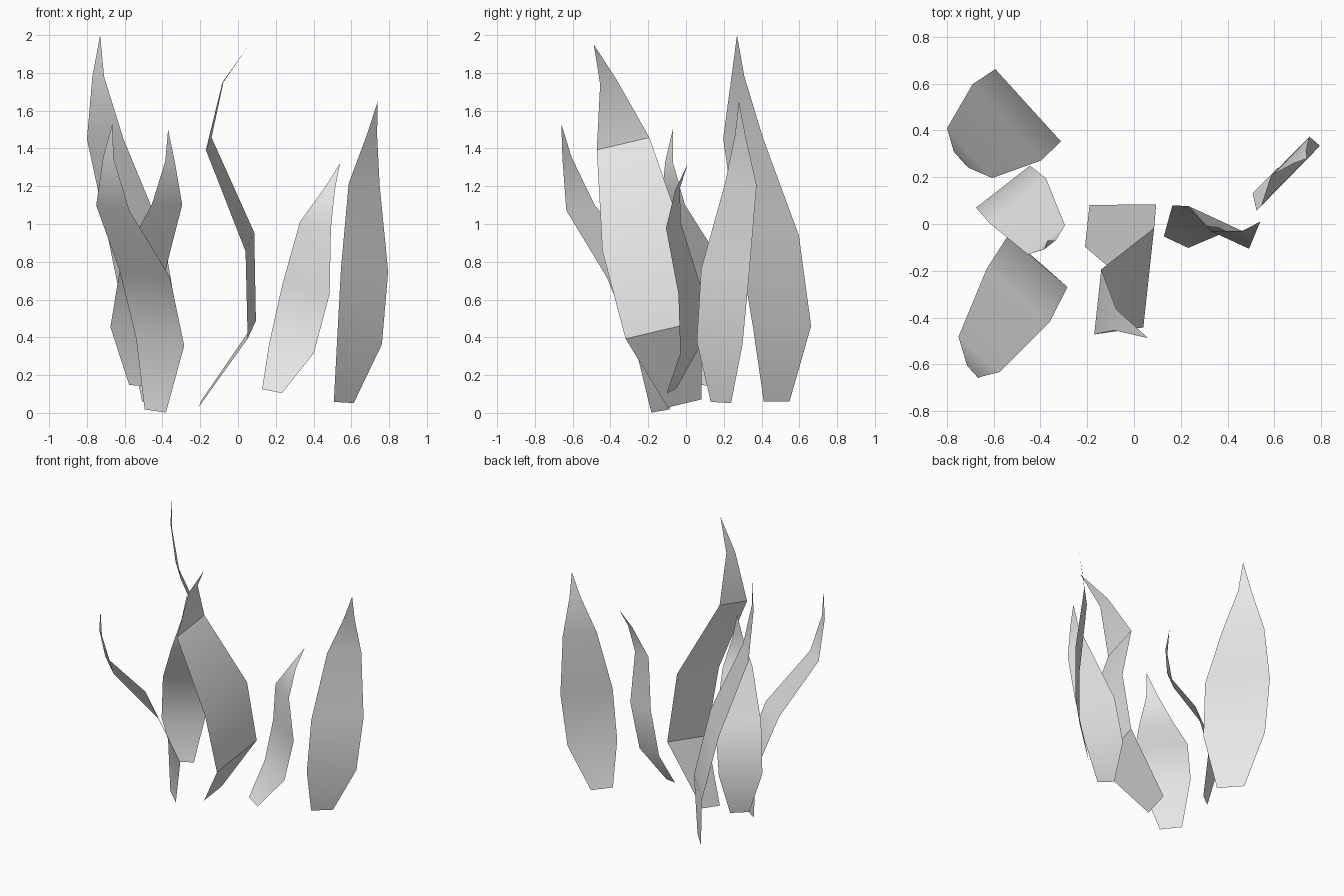
import bpy
import bmesh
import math
from mathutils import Vector

default_cube = bpy.data.objects.get("Cube")
if default_cube:
    bpy.data.objects.remove(default_cube, do_unlink=True)

# One plain grey for every blade
GREY = (0.8, 0.8, 0.8, 1.0)
blade_grey = bpy.data.materials.new("plain_grey")
blade_grey.use_nodes = True
blade_grey.diffuse_color = GREY
blade_grey.node_tree.nodes["Principled BSDF"].inputs["Base Color"].default_value = GREY

# Width of each row from the base up, relative to the widest row
WIDTH_PROFILE = (0.42, 0.95, 1.0, 0.655, 0.21)


def add_blade(name, across, spine):
    """Build a thin pointed leaf: rows straddle the spine, the last point is the tip."""
    across = Vector(across)
    mesh = bpy.data.meshes.new(name)
    bm = bmesh.new()

    rows = []
    for centre, width in zip(spine, WIDTH_PROFILE):
        half = across * width / 2
        rows.append([bm.verts.new(Vector(centre) + half * side) for side in (-1, 1)])
    tip = bm.verts.new(spine[-1])

    for lower, upper in zip(rows, rows[1:]):
        bm.faces.new((lower[0], lower[1], upper[1], upper[0]))
    bm.faces.new((rows[-1][0], rows[-1][1], tip))

    bm.to_mesh(mesh)
    bm.free()
    mesh.materials.append(blade_grey)
    blade = bpy.data.objects.new(name, mesh)
    bpy.context.collection.objects.link(blade)

    # Smooth along the gentle bends, crisp at the sharp folds
    bpy.ops.object.select_all(action="DESELECT")
    bpy.context.view_layer.objects.active = blade
    blade.select_set(True)
    bpy.ops.object.shade_smooth_by_angle(angle=math.radians(30))
    return blade


# Blades on the model's right: back, middle and front
add_blade("back_right_blade", across=(0.295, -0.325, 0), spine=[
    (-0.445, 0.48, 0.06), (-0.453, 0.508, 0.46), (-0.543, 0.435, 0.94),
    (-0.703, 0.303, 1.45), (-0.74, 0.275, 1.78), (-0.73, 0.27, 2)])

add_blade("middle_right_blade", across=(0.243, 0.19, -0.01), spine=[
    (-0.525, 0.12, 0.145), (-0.56, 0.16, 0.45), (-0.498, 0.1, 0.79),
    (-0.375, -0.068, 1.105), (-0.36, -0.09, 1.33), (-0.37, -0.07, 1.5)])

add_blade("front_right_blade", across=(0.268, -0.231, -0.04), spine=[
    (-0.438, -0.135, 0.01), (-0.412, -0.16, 0.375), (-0.495, -0.305, 0.74),
    (-0.663, -0.558, 1.085), (-0.686, -0.63, 1.35), (-0.665, -0.66, 1.53)])

# Folded blade in the centre
add_blade("centre_blade", across=(0.046, 0.425, 0.1), spine=[
    (-0.2, -0.008, 0.05), (0.073, -0.118, 0.44), (0.063, -0.23, 0.905),
    (-0.155, -0.333, 1.425), (-0.08, -0.41, 1.75), (0.06, -0.488, 1.95)])

# Blades on the model's left: the short inner one and the upright outer one
add_blade("inner_left_blade", across=(0.25, -0.116, -0.05), spine=[
    (0.18, -0.078, 0.115), (0.283, 0.025, 0.34), (0.36, 0.018, 0.655),
    (0.41, -0.068, 0.995), (0.487, -0.043, 1.19), (0.54, 0.01, 1.32)])

add_blade("outer_left_blade", across=(0.25, 0.255, -0.015), spine=[
    (0.56, 0.185, 0.055), (0.643, 0.178, 0.37), (0.67, 0.208, 0.755),
    (0.668, 0.29, 1.21), (0.71, 0.287, 1.475), (0.74, 0.28, 1.65)])
